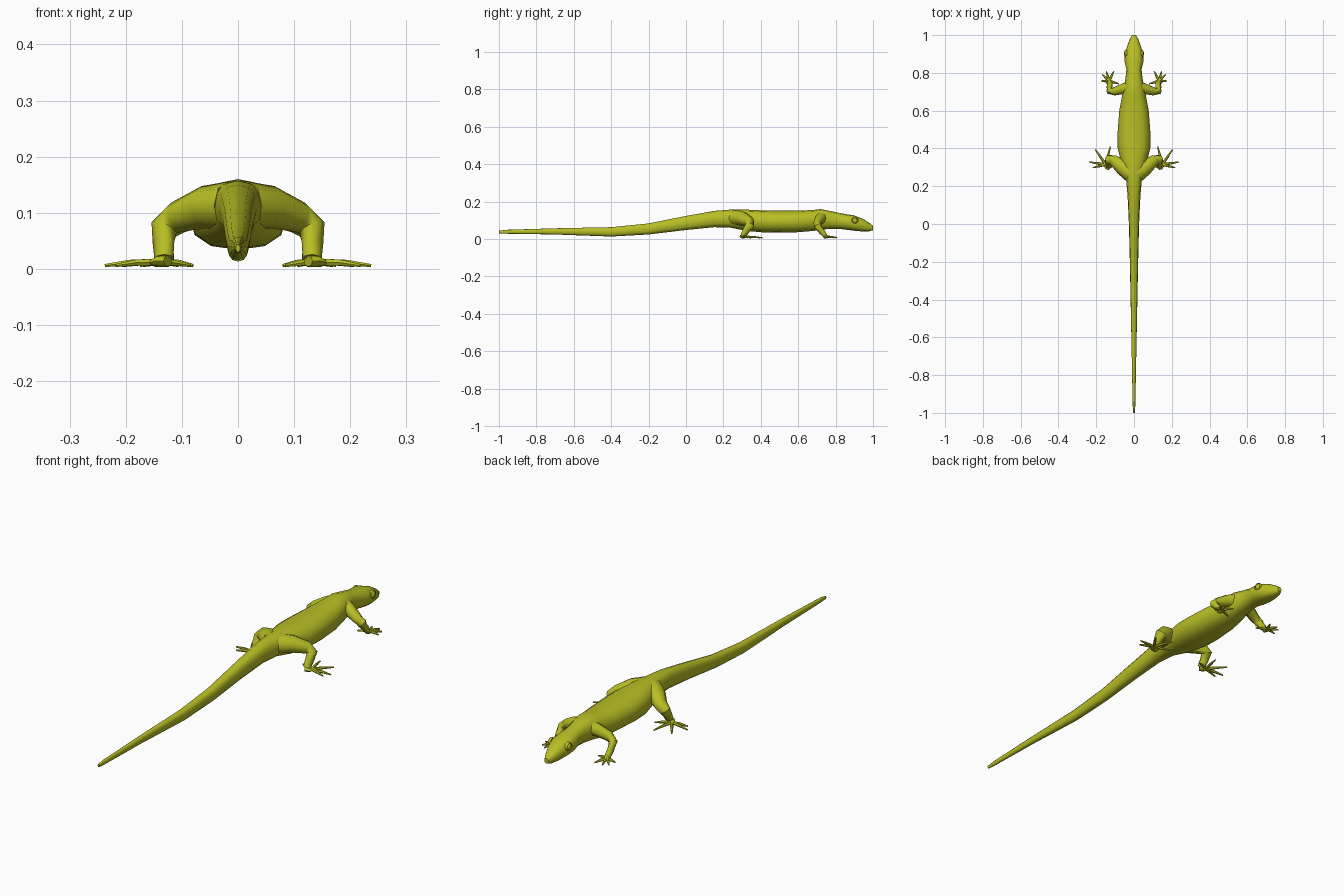
import bpy, bmesh, math
from mathutils import Vector

cube = bpy.data.objects.get("Cube")
if cube:
    bpy.data.objects.remove(cube, do_unlink=True)

skin = bpy.data.materials.new("olive_skin")
skin.use_nodes = True
skin.diffuse_color = (0.48, 0.52, 0.018, 1)
skin.node_tree.nodes["Principled BSDF"].inputs["Base Color"].default_value = skin.diffuse_color


def finish(name, bm, angle=50):
    bmesh.ops.recalc_face_normals(bm, faces=bm.faces)
    mesh = bpy.data.meshes.new(name)
    bm.to_mesh(mesh)
    bm.free()
    mesh.materials.append(skin)
    obj = bpy.data.objects.new(name, mesh)
    bpy.context.collection.objects.link(obj)
    bpy.ops.object.select_all(action='DESELECT')
    obj.select_set(True)
    bpy.context.view_layer.objects.active = obj
    bpy.ops.object.shade_smooth_by_angle(angle=math.radians(angle))
    return obj


def loft(bm, rings):
    """Skin a list of equal-length point rings and cap both ends."""
    rings = [[bm.verts.new(p) for p in ring] for ring in rings]
    n = len(rings[0])
    for a, b in zip(rings, rings[1:]):
        for i in range(n):
            j = (i + 1) % n
            bm.faces.new((a[i], a[j], b[j], b[i]))
    bm.faces.new(rings[0])
    bm.faces.new(rings[-1])


def tube(bm, points, sizes, sides):
    """Tapered limb; each size is (half width, half height)."""
    pts = [Vector(p) for p in points]
    rings = []
    for i, p in enumerate(pts):
        d = (pts[min(i + 1, len(pts) - 1)] - pts[max(i - 1, 0)]).normalized()
        side = d.cross(Vector((0, 0, 1))).normalized()
        up = side.cross(d)
        w, h = sizes[i]
        angles = [math.tau * k / sides for k in range(sides)]
        rings.append([p + side * w * math.cos(a) + up * h * math.sin(a) for a in angles])
    loft(bm, rings)


def mirrored(name, build, angle=50):
    for label, s in (("left", 1), ("right", -1)):
        bm = bmesh.new()
        build(bm)
        bmesh.ops.scale(bm, vec=(s, 1, 1), verts=bm.verts)
        finish(label + "_" + name, bm, angle)


# Body, tail and head: y, half width, bottom z, top z
profile = [
    (-1.0, .004, .030, .044), (-.96, .007, .028, .049), (-.7, .012, .024, .057),
    (-.4, .018, .013, .063), (-.2, .022, .024, .083), (0, .027, .048, .123),
    (.15, .034, .063, .150), (.24, .042, .060, .157), (.32, .066, .044, .157),
    (.4, .086, .036, .153), (.48, .087, .034, .151), (.6, .078, .036, .151),
    (.68, .063, .043, .155), (.72, .056, .049, .160), (.77, .045, .054, .150),
    (.82, .040, .054, .139), (.86, .050, .049, .132), (.90, .049, .044, .126),
    (.945, .035, .040, .108), (.98, .022, .041, .086), (1.0, .010, .047, .070),
]


def body_ring(y, w, bottom, top):
    ring = []
    for k in range(12):
        a = math.tau * k / 12
        c, s = math.cos(a), math.sin(a)
        x = w * math.copysign(abs(c) ** .85, c)
        z = (bottom + top) / 2 + (top - bottom) / 2 * math.copysign(abs(s) ** .85, s)
        ring.append((x, y, z))
    return ring


bm = bmesh.new()
loft(bm, [body_ring(*row) for row in profile])
finish("body", bm)

# Legs, from the hip or shoulder down to the ankle
mirrored("hind_leg", lambda bm: tube(
    bm,
    [(.015, .27, .112), (.06, .30, .110), (.11, .338, .092), (.132, .342, .074),
     (.133, .322, .045), (.132, .305, .018)],
    [(.050, .044), (.042, .038), (.029, .028), (.024, .025), (.019, .019), (.017, .015)], 8))
mirrored("front_leg", lambda bm: tube(
    bm,
    [(.015, .725, .115), (.06, .715, .105), (.105, .702, .085), (.128, .704, .068),
     (.130, .725, .040), (.128, .745, .016)],
    [(.036, .036), (.027, .028), (.022, .022), (.019, .021), (.015, .016), (.014, .012)], 8))


# Feet: a flat palm with tapered splayed toes
def foot(heel, centre, tips, palm):
    def build(bm):
        hx, hy = heel
        cx, cy = centre
        tube(bm, [(hx, hy, .014), ((hx + cx) / 2, (hy + cy) / 2, .014), (cx, cy, .011)],
             [(palm * .7, .010), (palm, .011), (palm * .7, .007)], 8)
        for x, y in tips:
            mid = ((x + cx) / 2, (y + cy) / 2, .011)
            tube(bm, [(cx, cy, .012), mid, (x, y, .006)],
                 [(.008, .007), (.0065, .006), (.003, .003)], 6)
    return build


mirrored("hind_foot", foot((.125, .298), (.15, .315),
         [(.125, .41), (.205, .395), (.237, .328), (.218, .298), (.085, .345)], .020))
mirrored("front_foot", foot((.128, .737), (.132, .757),
         [(.107, .808), (.146, .808), (.168, .792), (.175, .757), (.080, .742)], .016))


# Bulging eyes with a raised lid ring
def eye(bm):
    bmesh.ops.create_uvsphere(bm, u_segments=10, v_segments=8, radius=.014)
    bmesh.ops.scale(bm, vec=(.6, 1, 1), verts=bm.verts)
    bmesh.ops.translate(bm, vec=(.045, .903, .098), verts=bm.verts)


def eyelid(bm):
    rings = [(.036, .019), (.048, .018), (.050, .015), (.040, .011)]
    loft(bm, [[(x, .903 + r * math.cos(math.tau * k / 12), .098 + r * math.sin(math.tau * k / 12))
               for k in range(12)] for x, r in rings])


mirrored("eye", eye)
mirrored("eyelid", eyelid)
